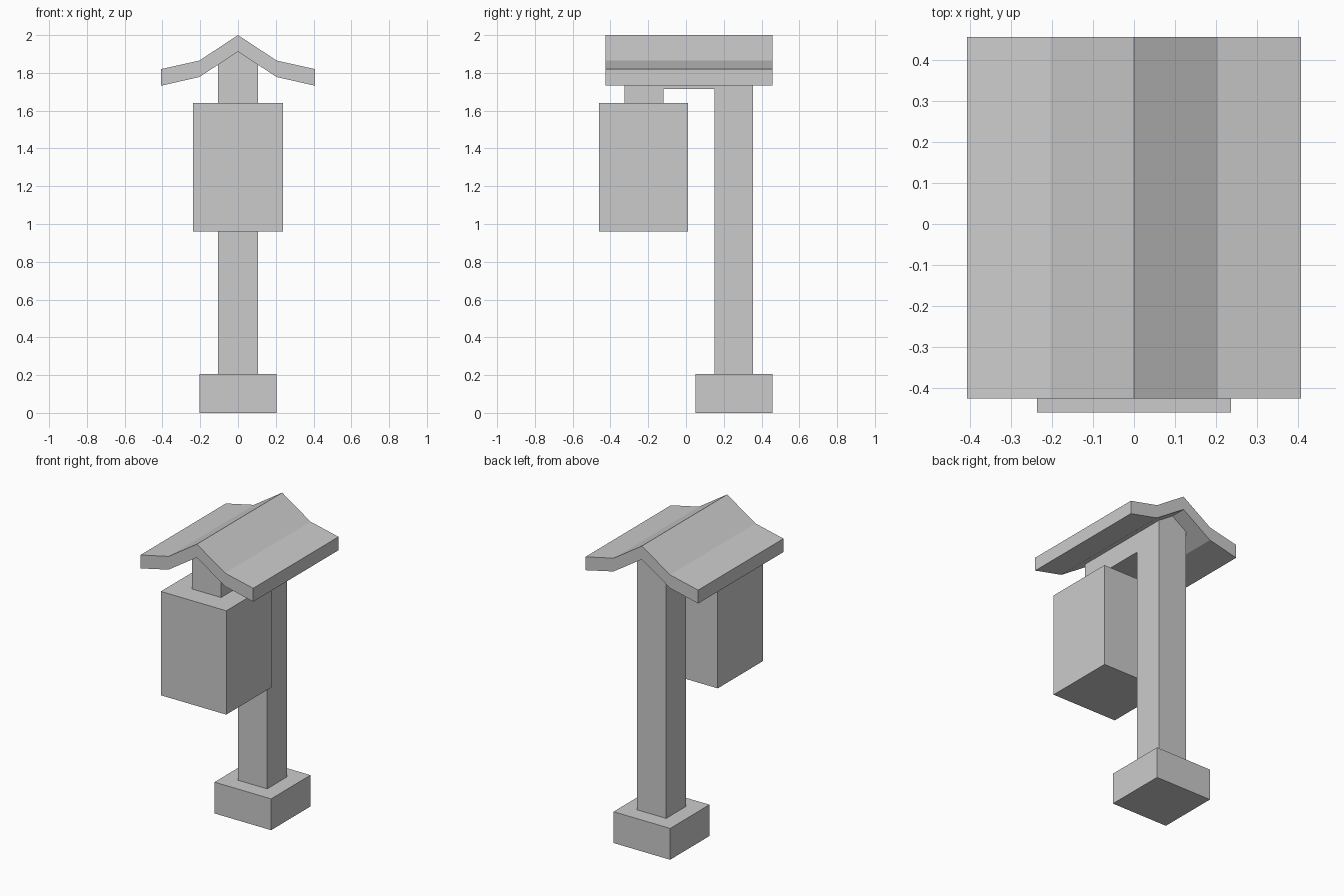
import bpy, bmesh

if "Cube" in bpy.data.objects:
    bpy.data.objects.remove(bpy.data.objects["Cube"])


def make_object(name, verts, faces):
    mesh = bpy.data.meshes.new(name)
    mesh.from_pydata(verts, [], faces)
    bm = bmesh.new()
    bm.from_mesh(mesh)
    bmesh.ops.recalc_face_normals(bm, faces=bm.faces)
    bm.to_mesh(mesh)
    bm.free()
    obj = bpy.data.objects.new(name, mesh)
    bpy.context.collection.objects.link(obj)
    return obj


def loft(name, ring_a, ring_b):
    """Closed solid between two matching rings of points."""
    n = len(ring_a)
    sides = [(i, (i + 1) % n, n + (i + 1) % n, n + i) for i in range(n)]
    return make_object(name, ring_a + ring_b,
                       sides + [tuple(range(n)), tuple(range(n, 2 * n))])


def box(name, half_x, y, z):
    rings = [[(-half_x, y[0], h), (half_x, y[0], h),
              (half_x, y[1], h), (-half_x, y[1], h)] for h in z]
    return loft(name, *rings)


# Foot and hanging lantern
box("base_block", 0.205, (0.05, 0.457), (0, 0.205))
box("lantern_box", 0.237, (-0.46, 0.01), (0.96, 1.64))

# Bent roof: half profile mirrored across the ridge
right = [(0.205, 1.865), (0.408, 1.82), (0.408, 1.732), (0.205, 1.778)]
left = [(-x, z) for x, z in reversed(right)]
profile = [(0, 2.0)] + right + [(0, 1.912)] + left
loft("roof", *[[(x, y, z) for x, z in profile] for y in (-0.426, 0.457)])

# Post, arm and hanger in one side profile, its top pitched to fit the roof
half_w, ridge, eave = 0.105, 1.912, 1.844
lower = [(-0.325, 1.64), (-0.12, 1.64), (-0.12, 1.715),
         (0.152, 1.715), (0.152, 0.205), (0.355, 0.205)]
rings = []
for x, top in ((-half_w, eave), (half_w, eave)):
    rings.append([(x, y, z) for y, z in lower + [(0.355, top), (-0.325, top)]])
post = loft("post_and_arm", *rings)
bm = bmesh.new()
bm.from_mesh(post.data)
bmesh.ops.bisect_plane(bm, geom=bm.verts[:] + bm.edges[:] + bm.faces[:],
                       plane_co=(0, 0, 0), plane_no=(1, 0, 0))
for v in bm.verts:
    if abs(v.co.x) < 1e-4 and v.co.z > 1.8:
        v.co.z = ridge
bm.to_mesh(post.data)
bm.free()
